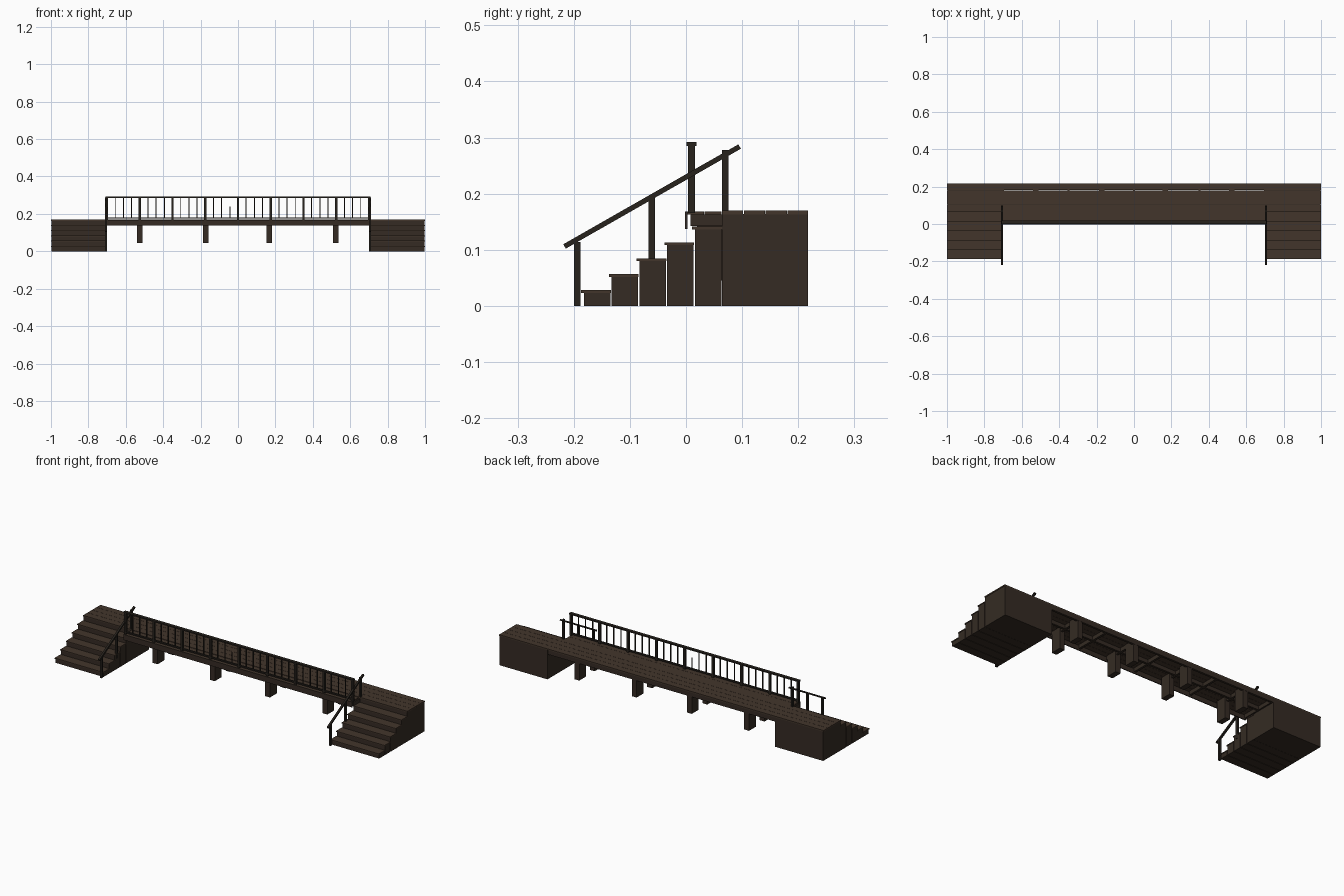
import bpy, math

if "Cube" in bpy.data.objects:
    bpy.data.objects.remove(bpy.data.objects["Cube"])

def material(name, c):
    m = bpy.data.materials.new(name)
    m.diffuse_color = (*c, 1)
    m.use_nodes = True
    m.node_tree.nodes["Principled BSDF"].inputs["Base Color"].default_value = m.diffuse_color
    return m

WOOD = material("dark_wood", (0.035, 0.024, 0.017))
PLANK = material("plank_wood", (0.055, 0.036, 0.024))
RAIL = material("rail_wood", (0.02, 0.016, 0.012))

def box(name, x, y, z, mat):
    """Box from (min, max) pairs, transform baked into the mesh."""
    c = [(a + b) / 2 for a, b in (x, y, z)]
    s = [b - a for a, b in (x, y, z)]
    verts = [(i * s[0] / 2, j * s[1] / 2, k * s[2] / 2)
             for i in (-1, 1) for j in (-1, 1) for k in (-1, 1)]
    faces = [(0, 1, 3, 2), (4, 6, 7, 5), (0, 4, 5, 1),
             (2, 3, 7, 6), (0, 2, 6, 4), (1, 5, 7, 3)]
    me = bpy.data.meshes.new(name)
    me.from_pydata(verts, [], faces)
    me.materials.append(mat)
    ob = bpy.data.objects.new(name, me)
    ob.location = c
    bpy.context.collection.objects.link(ob)
    return ob

def span(c, w):
    return (c - w / 2, c + w / 2)

def sided(s, a, b):
    return tuple(sorted((s * a, s * b)))

# deck planks: two front ones fit between the stairs, the rest run full length
edges = [0.002, 0.033, 0.064, 0.103, 0.142, 0.181, 0.218]
for i in range(6):
    half = 0.70 if i < 2 else 1.0
    box("deck_plank", (-half, half), (edges[i], edges[i + 1] - 0.001),
        (0.163, 0.168 if i < 2 else 0.17), PLANK)

# deck frame
box("front_fascia", (-0.705, 0.705), (-0.002, 0.003), (0.137, 0.168), WOOD)
box("back_beam", (-0.7, 0.7), (0.205, 0.217), (0.14, 0.163), WOOD)
box("middle_beam", (-0.7, 0.7), (0.10, 0.112), (0.142, 0.163), WOOD)
for i in range(9):
    box("joist", span(-0.7 + i * 0.175, 0.012), (0.008, 0.206), (0.142, 0.163), WOOD)

# supports under the deck
for x in (-0.525, -0.172, 0.168, 0.522):
    for y in ((0.02, 0.08), (0.155, 0.216)):
        box("support", span(x, 0.03), y, (0.045, 0.163), WOOD)

# deck railing
for i in range(9):
    x = -0.7 + i * 0.175
    box("rail_post", span(x, 0.012), (0.004, 0.016), (0.166, 0.287), RAIL)
    if i < 8:
        for k in (1, 2, 3):
            top = 0.24 if (i, k) == (3, 3) else 0.286   # one broken baluster
            box("baluster", span(x + k * 0.04375, 0.005), (0.0075, 0.0125),
                (0.178, top), RAIL)
box("top_rail", (-0.708, 0.708), (0.001, 0.019), (0.285, 0.292), RAIL)
box("bottom_rail", (-0.7, 0.7), (0.005, 0.015), (0.175, 0.182), RAIL)

for s in (-1, 1):
    # landing block and steps
    xs = sided(s, 0.702, 0.998)
    box("landing_block", xs, (0.064, 0.217), (0, 0.164), WOOD)
    for i in range(5):
        y0 = -0.182 + i * 0.0495
        top = 0.0283 * (i + 1)
        box("step_block", xs, (y0, y0 + 0.047), (0, top - 0.005), WOOD)
        box("step_tread", sided(s, 0.7, 1.0), (y0 - 0.005, y0 + 0.048),
            (top - 0.005, top), PLANK)
    # sloping handrail on the inner side of the stair
    xr = sided(s, 0.70, 0.711)
    for y, z0, z1 in ((-0.194, 0, 0.112), (-0.061, 0.06, 0.19), (0.07, 0.14, 0.276)):
        box("stair_post", xr, span(y, 0.012), (z0, z1 + 0.002), RAIL)
    length = math.hypot(0.312, 0.178)
    rail = box("stair_handrail", xr, span(-0.0605, length), span(0.195, 0.009), RAIL)
    rail.rotation_euler.x = math.atan2(0.178, 0.312)
